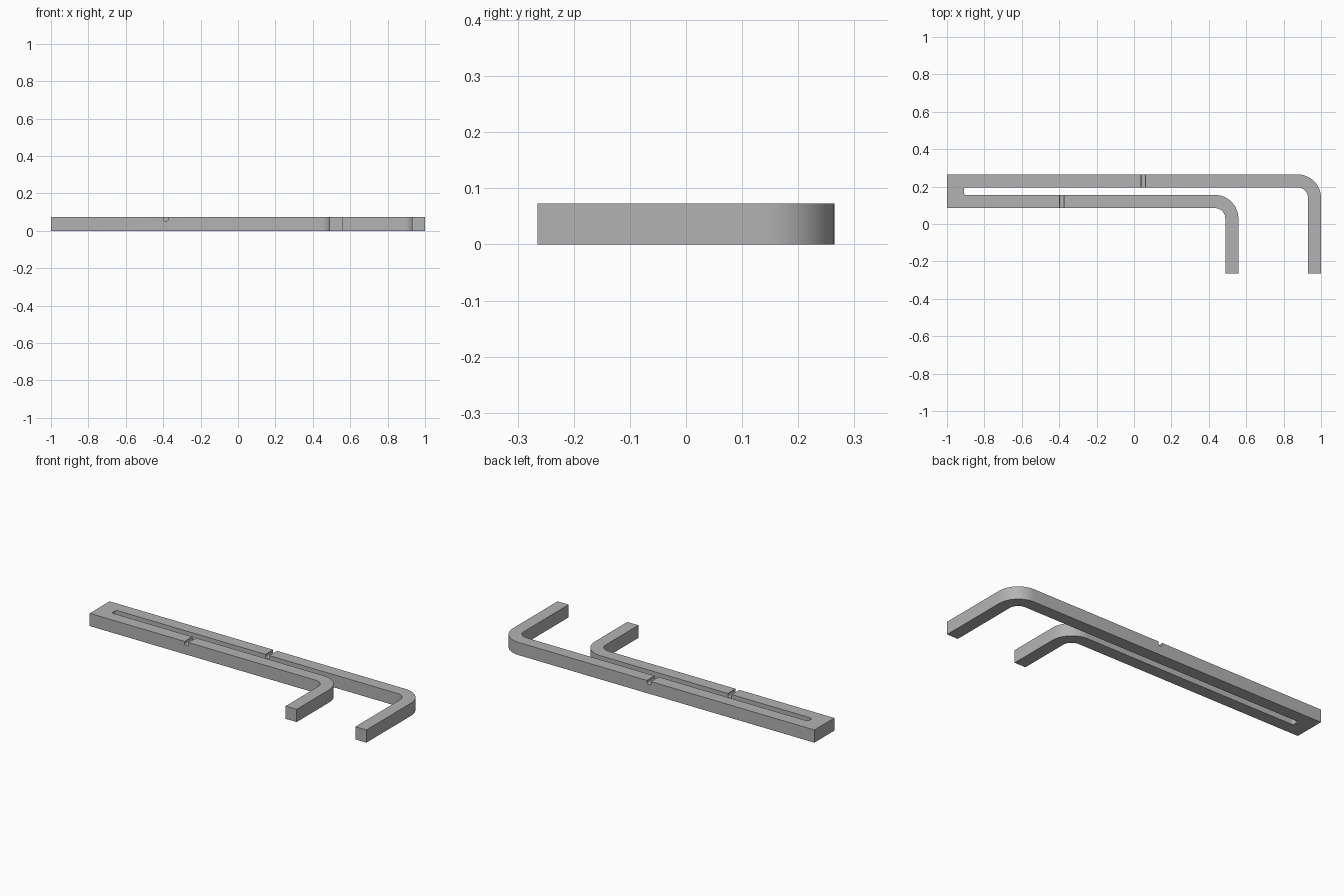
import bpy, bmesh, math
from mathutils import Vector

if "Cube" in bpy.data.objects:
    bpy.data.objects.remove(bpy.data.objects["Cube"])

HEIGHT = 0.073
BAR = 0.07          # bar thickness
BACK, FRONT = 0.265, -0.265
OUTER_R, INNER_R, SLOT_R = 0.125, 0.055, 0.012

grey = bpy.data.materials.new("plain grey")
grey.use_nodes = True
colour = (0.45, 0.45, 0.45, 1)
grey.diffuse_color = colour
grey.node_tree.nodes["Principled BSDF"].inputs["Base Color"].default_value = colour


def rounded(corners, steps=12):
    """Turn (x, y, radius) right-angle corners into an outline with fillets."""
    out = []
    for i, (x, y, r) in enumerate(corners):
        p = Vector((x, y))
        if r == 0:
            out.append(p)
            continue
        a = (Vector(corners[i - 1][:2]) - p).normalized() * r
        b = (Vector(corners[(i + 1) % len(corners)][:2]) - p).normalized() * r
        for k in range(steps + 1):
            t = math.pi / 2 * k / steps
            out.append(p + a * (1 - math.sin(t)) + b * (1 - math.cos(t)))
    return out


def prism(name, outline, place, depth):
    """Extrude an outline, placed in space by a function, along a vector."""
    bm = bmesh.new()
    face = bm.faces.new([bm.verts.new(place(p)) for p in outline])
    ext = bmesh.ops.extrude_face_region(bm, geom=[face])["geom"]
    bmesh.ops.translate(bm, vec=depth,
                        verts=[v for v in ext if isinstance(v, bmesh.types.BMVert)])
    bmesh.ops.recalc_face_normals(bm, faces=bm.faces)
    mesh = bpy.data.meshes.new(name)
    bm.to_mesh(mesh)
    bm.free()
    mesh.materials.append(grey)
    obj = bpy.data.objects.new(name, mesh)
    bpy.context.collection.objects.link(obj)
    return obj


# Two hooked arms joined at the left end, with a narrow slot between them
arm_y = 0.155       # back side of the front arm
leg_x = 0.558       # outer side of the short arm's leg
slot_x = -0.91
corners = [
    (-1, BACK, 0), (1, BACK, OUTER_R), (1, FRONT, 0), (1 - BAR, FRONT, 0),
    (1 - BAR, BACK - BAR, INNER_R), (slot_x, BACK - BAR, SLOT_R),
    (slot_x, arm_y, SLOT_R), (leg_x, arm_y, OUTER_R), (leg_x, FRONT, 0),
    (leg_x - BAR, FRONT, 0), (leg_x - BAR, arm_y - BAR, INNER_R),
    (-1, arm_y - BAR, 0),
]
bracket = prism("double_hook_bracket", rounded(corners),
                lambda p: (p.x, p.y, 0), (0, 0, HEIGHT))

# Small round-bottomed grooves across the top of each arm
cutters = []
for name, x, y in (("back_groove", 0.05, BACK - BAR), ("front_groove", -0.386, arm_y - BAR)):
    w, low, high = 0.0125, HEIGHT - 0.021, HEIGHT + 0.02
    profile = rounded([(x - w, high, 0), (x + w, high, 0),
                       (x + w, low, 0.008), (x - w, low, 0.008)], 5)
    start = y - 0.015
    cutter = prism(name + "_cutter", profile,
                   lambda p: (p.x, start, p.y), (0, BAR + 0.03, 0))
    cutter.hide_render = True
    mod = bracket.modifiers.new(name, "BOOLEAN")
    mod.operation, mod.solver, mod.object = "DIFFERENCE", "EXACT", cutter
    cutters.append(cutter)

# Apply the grooves and discard the cutters
bpy.ops.object.select_all(action="DESELECT")
bpy.context.view_layer.objects.active = bracket
bracket.select_set(True)
for name in [m.name for m in bracket.modifiers]:
    bpy.ops.object.modifier_apply(modifier=name)
for cutter in cutters:
    bpy.data.objects.remove(cutter)
bpy.ops.object.shade_smooth_by_angle(angle=math.radians(30))
